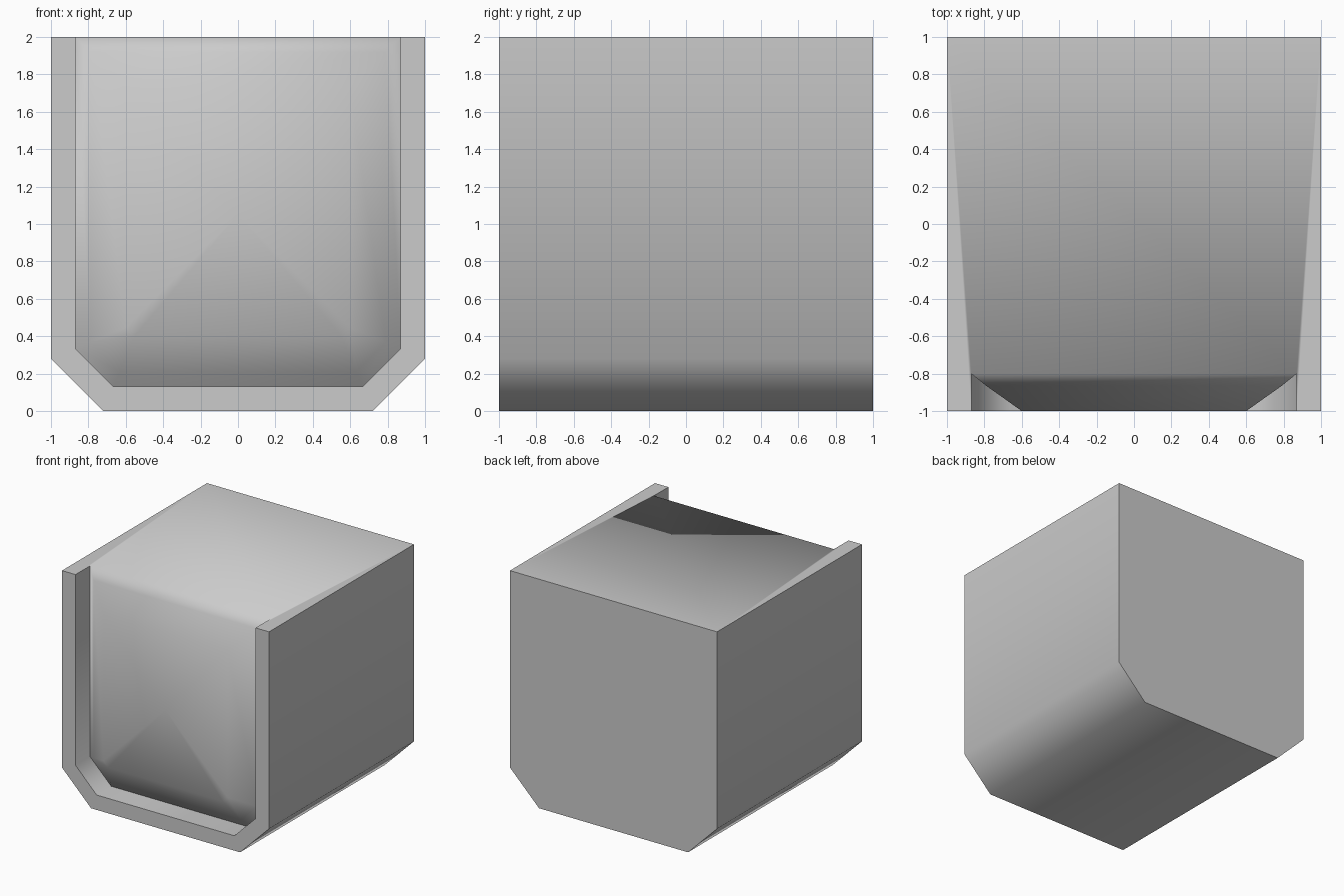
import bpy, bmesh, math

cube = bpy.data.objects.get("Cube")
if cube:
    bpy.data.objects.remove(cube, do_unlink=True)

FRONT, BACK, RECESS = -1.0, 1.0, -0.8

grey = bpy.data.materials.new("light_grey")
grey.use_nodes = True
grey.diffuse_color = (0.6, 0.6, 0.6, 1)
grey.node_tree.nodes["Principled BSDF"].inputs["Base Color"].default_value = grey.diffuse_color

bm = bmesh.new()


def ring(half, top, bottom, chamfer, y):
    """Square outline with chamfered lower corners, from top left to top right."""
    right = [(half, top), (half, bottom + chamfer), (half - chamfer, bottom)]
    points = [(-x, z) for x, z in right] + right[::-1]
    return [bm.verts.new((x, y, z)) for x, z in points]


def panel_ring(inset, y):
    """Recess outline moved inward by an even distance."""
    shrink = 2 - math.sqrt(2)
    return ring(0.87 - inset, 2 - inset, 0.13 + inset, 0.205 - inset * shrink, y)


def bridge(a, b, closed=False):
    count = len(a)
    for i in range(count if closed else count - 1):
        j = (i + 1) % count
        bm.faces.new((a[i], a[j], b[j], b[i]))


# Outer shell, front frame and recess walls
back = ring(1, 2, 0, 0.28, BACK)
front = ring(1, 2, 0, 0.28, FRONT)
mouth = panel_ring(0, FRONT)
rim = panel_ring(0, RECESS)
bm.faces.new(back)
bridge(back, front)
bridge(front, mouth)
bridge(mouth, rim)

# Notched top
bm.faces.new((back[0], back[-1], front[-1], mouth[-1],
              rim[-1], rim[0], mouth[0], front[0]))

# Raised pillow panel inside the recess
shoulder = panel_ring(0.08, -0.865)
crown = panel_ring(0.27, FRONT)
bridge(rim, shoulder, closed=True)
bridge(shoulder, crown, closed=True)
centre = bm.verts.new((0, FRONT, 1.05))
for i, vert in enumerate(crown):
    bm.faces.new((vert, crown[(i + 1) % len(crown)], centre))

bmesh.ops.recalc_face_normals(bm, faces=bm.faces[:])
mesh = bpy.data.meshes.new("chamfered_block")
bm.to_mesh(mesh)
bm.free()
mesh.materials.append(grey)
block = bpy.data.objects.new("chamfered_block", mesh)
bpy.context.collection.objects.link(block)

# Smooth shading with crisp right angles
bpy.ops.object.select_all(action="DESELECT")
block.select_set(True)
bpy.context.view_layer.objects.active = block
bpy.ops.object.shade_smooth_by_angle(angle=math.radians(62))
